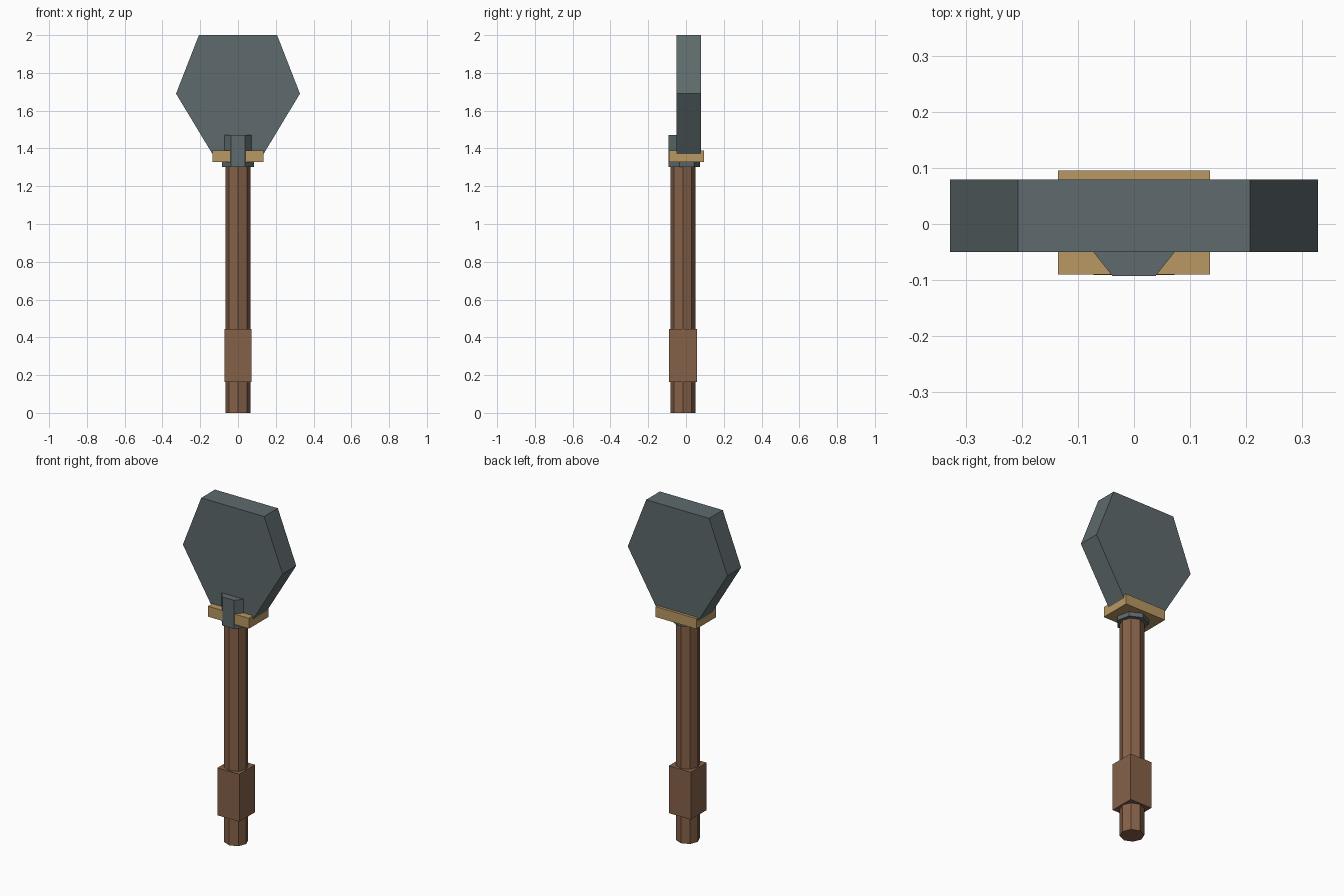
import bpy, math

if "Cube" in bpy.data.objects:
    bpy.data.objects.remove(bpy.data.objects["Cube"])


def material(name, rgb):
    m = bpy.data.materials.new(name)
    m.diffuse_color = (*rgb, 1.0)
    m.use_nodes = True
    m.node_tree.nodes["Principled BSDF"].inputs["Base Color"].default_value = m.diffuse_color
    return m


STEEL = material("dark grey steel", (0.112, 0.143, 0.149))
WOOD = material("brown wood", (0.235, 0.119, 0.066))
BRASS = material("dull brass", (0.485, 0.315, 0.122))


def prism(name, outline, start, end, mat, axis="z"):
    """Extrude a 2D outline along z (outline in xy) or along y (outline in xz)."""
    def place(p, d):
        return (p[0], p[1], d) if axis == "z" else (p[0], d, p[1])
    n = len(outline)
    verts = [place(p, d) for d in (start, end) for p in outline]
    faces = [tuple(reversed(range(n))), tuple(range(n, 2 * n))]
    faces += [(i, (i + 1) % n, n + (i + 1) % n, n + i) for i in range(n)]
    if axis == "y":
        faces = [tuple(reversed(f)) for f in faces]
    mesh = bpy.data.meshes.new(name)
    mesh.from_pydata(verts, [], faces)
    mesh.materials.append(mat)
    obj = bpy.data.objects.new(name, mesh)
    bpy.context.collection.objects.link(obj)
    return obj


def ring(sides, radius, centre_y, first_angle):
    steps = [first_angle + 2 * math.pi * i / sides for i in range(sides)]
    return [(radius * math.cos(a), centre_y + radius * math.sin(a)) for a in steps]


def rect(x, y0, y1):
    return [(-x, y0), (x, y0), (x, y1), (-x, y1)]


# Octagonal wooden shaft and square grip
prism("shaft", ring(8, 0.066, -0.017, 0), 0.0, 1.34, WOOD)
prism("grip", rect(0.072, -0.091, 0.058), 0.163, 0.445, WOOD)

# Seven-sided socket with a flat front, and the crossguard plate
prism("socket", ring(7, 0.088, -0.0137, math.pi / 2), 1.302, 1.472, STEEL)
prism("guard", rect(0.135, -0.09, 0.095), 1.328, 1.39, BRASS)

# Flat slab blade
right = [(0.135, 1.37), (0.328, 1.69), (0.207, 2.0)]
left = [(-x, z) for x, z in reversed(right)]
prism("blade", right + left, -0.05, 0.079, STEEL, axis="y")
